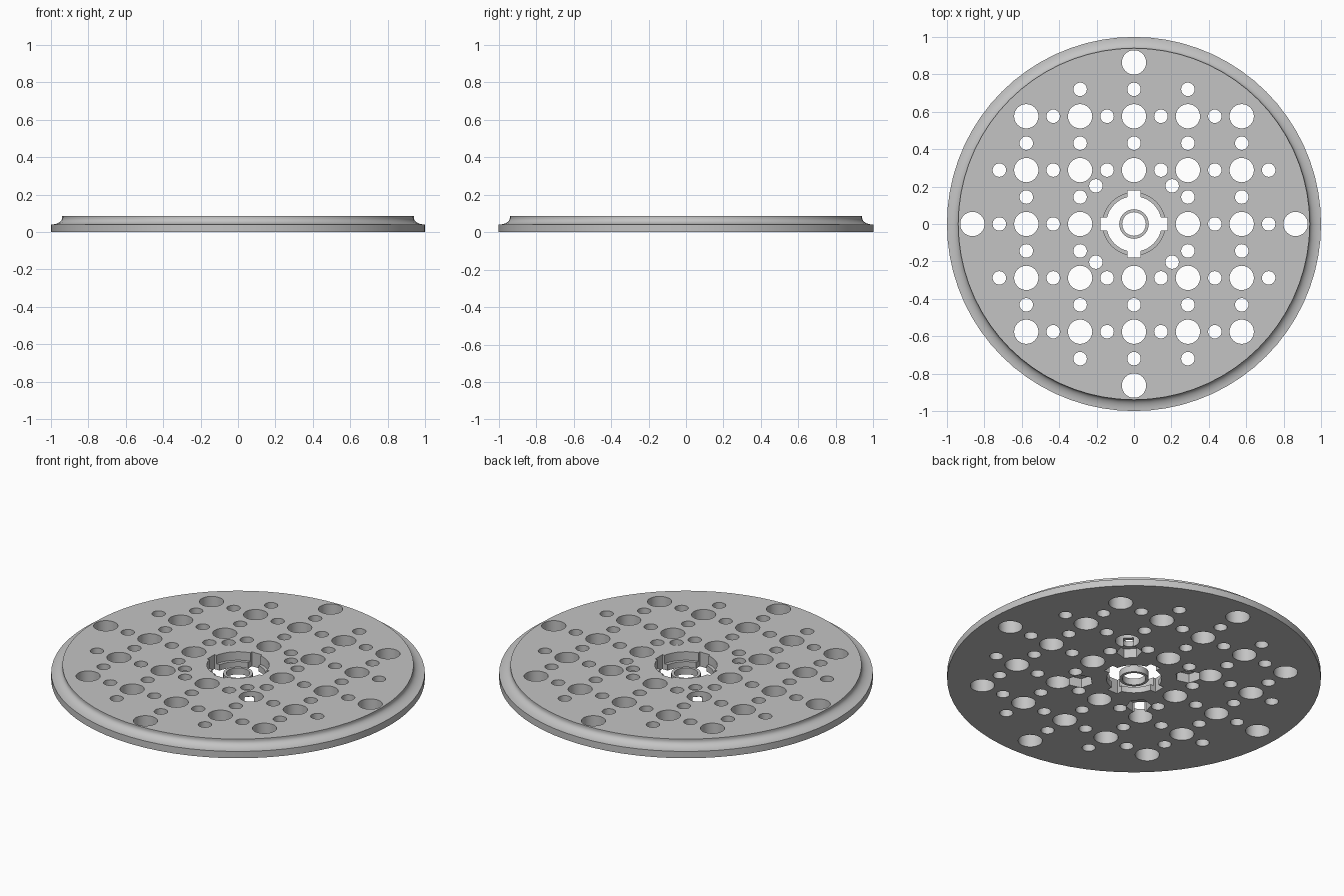
import bpy, bmesh, math
from mathutils import Matrix

cube = bpy.data.objects.get("Cube")
if cube:
    bpy.data.objects.remove(cube, do_unlink=True)

grey = bpy.data.materials.new("light grey")
grey.use_nodes = True
grey.diffuse_color = (0.55, 0.55, 0.55, 1)
grey.node_tree.nodes["Principled BSDF"].inputs["Base Color"].default_value = (0.55, 0.55, 0.55, 1)


def finish(name, bm):
    bmesh.ops.recalc_face_normals(bm, faces=bm.faces)
    mesh = bpy.data.meshes.new(name)
    bm.to_mesh(mesh)
    bm.free()
    mesh.materials.append(grey)
    obj = bpy.data.objects.new(name, mesh)
    bpy.context.collection.objects.link(obj)
    return obj


def lathe(name, profile, sides, closed=False):
    """Spin an (r, z) profile; open profiles get capped."""
    bm = bmesh.new()
    rings = []
    for r, z in profile:
        rings.append([bm.verts.new((r * math.cos(a), r * math.sin(a), z))
                      for a in (2 * math.pi * i / sides for i in range(sides))])
    pairs = list(zip(rings, rings[1:]))
    if closed:
        pairs.append((rings[-1], rings[0]))
    else:
        bm.faces.new(rings[0])
        bm.faces.new(rings[-1])
    for low, high in pairs:
        for i in range(sides):
            j = (i + 1) % sides
            bm.faces.new((low[i], low[j], high[j], high[i]))
    return finish(name, bm)


def prism(bm, x, y, radius, z0, z1, sides, turn=0.0):
    place = Matrix.Translation((x, y, (z0 + z1) / 2)) @ Matrix.Rotation(turn, 4, "Z")
    bmesh.ops.create_cone(bm, cap_ends=True, segments=sides, radius1=radius,
                          radius2=radius, depth=z1 - z0, matrix=place)


def cut(target, bm):
    """Subtract a mesh from the target, then discard it."""
    cutter = finish("cutter", bm)
    cutter.hide_render = True
    mod = target.modifiers.new("cut", "BOOLEAN")
    mod.operation = "DIFFERENCE"
    mod.solver = "EXACT"
    mod.object = cutter
    bpy.context.view_layer.objects.active = target
    bpy.ops.object.modifier_apply(modifier=mod.name)
    bpy.data.objects.remove(cutter, do_unlink=True)


TOP = 0.085
LOW, HIGH = -0.1, 0.2

# Disc with a coved rim
cove = [(1.0 - 0.06 * math.sin(t), 0.075 - 0.035 * math.cos(t))
        for t in (math.pi / 2 * i / 8 for i in range(9))]
disc = lathe("disc", [(1.0, 0.0), (1.0, 0.035)] + cove + [(0.94, TOP)], 72)

# Grid of large and small through holes
step = 0.144
holes = bmesh.new()
for i in range(-6, 7):
    for j in range(-6, 7):
        big, small = max(abs(i), abs(j)), min(abs(i), abs(j))
        x, y = i * step, j * step
        if i % 2 == 0 and j % 2 == 0:
            if 2 <= big <= 4 or (big == 6 and small == 0):
                prism(holes, x, y, 0.065, LOW, HIGH, 32)
        elif (i + j) % 2 and big > 1 and (big < 5 or small <= 2):
            if big < 6:
                prism(holes, x, y, 0.036, LOW, HIGH, 24)

# Four screw holes around the hub, with nut pockets underneath
pockets = bmesh.new()
for sx in (-1, 1):
    for sy in (-1, 1):
        prism(holes, sx * 0.204, sy * 0.204, 0.036, LOW, HIGH, 24)
        prism(pockets, sx * 0.204, sy * 0.204, 0.069, LOW, 0.055, 6, math.atan2(sy, sx))
cut(disc, holes)
cut(disc, pockets)

# Hub opening: wide bore, ledge, and four key slots
for radius, z0 in ((0.148, LOW), (0.167, 0.035)):
    bore = bmesh.new()
    prism(bore, 0, 0, radius, z0, HIGH, 48)
    cut(disc, bore)
for size in ((0.356, 0.068, 0.4), (0.068, 0.356, 0.4)):
    slot = bmesh.new()
    bmesh.ops.create_cube(slot, size=1, matrix=Matrix.Diagonal((*size, 1)))
    cut(disc, slot)

# Loose ring in the middle of the opening
ring = lathe("centre_ring", [(0.063, 0), (0.079, 0), (0.079, 0.038), (0.063, 0.038)], 40, True)

for obj in (disc, ring):
    bpy.ops.object.select_all(action="DESELECT")
    obj.select_set(True)
    bpy.context.view_layer.objects.active = obj
    bpy.ops.object.shade_smooth_by_angle(angle=math.radians(30))
